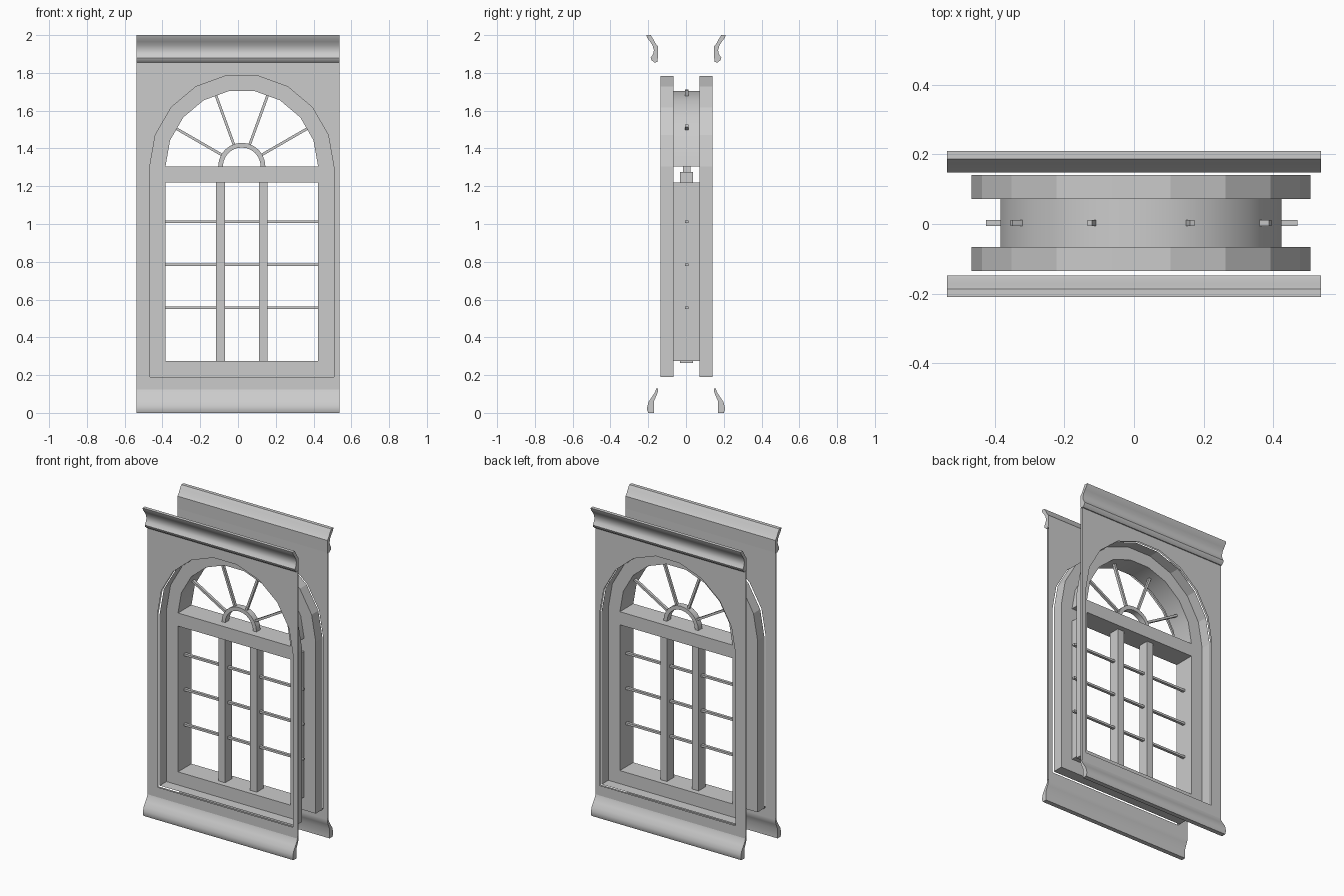
import bpy, bmesh, math
from mathutils import Matrix

if "Cube" in bpy.data.objects:
    bpy.data.objects.remove(bpy.data.objects["Cube"])

CX, CZ, CY = 0.02, 1.305, 0.003      # centre of the arch and of the glazing


def finish(name, bm, smooth=None):
    bmesh.ops.recalc_face_normals(bm, faces=bm.faces)
    me = bpy.data.meshes.new(name)
    bm.to_mesh(me)
    bm.free()
    ob = bpy.data.objects.new(name, me)
    bpy.context.collection.objects.link(ob)
    if smooth:
        bpy.ops.object.select_all(action='DESELECT')
        ob.select_set(True)
        bpy.context.view_layer.objects.active = ob
        bpy.ops.object.shade_smooth_by_angle(angle=math.radians(smooth))
    return ob


def arc(r, n):
    return [(CX + r * math.cos(math.pi * i / n), CZ + r * math.sin(math.pi * i / n))
            for i in range(n + 1)]


def rect(x0, x1, z0, z1):
    return [(x0, z0), (x1, z0), (x1, z1), (x0, z1)]


def sheet(bm, loops, y):
    """Flat face at depth y, outlined by the first loop with the others as holes."""
    edges = []
    for loop in loops:
        vs = [bm.verts.new((x, y, z)) for x, z in loop]
        edges += [bm.edges.new((vs[i - 1], vs[i])) for i in range(len(vs))]
    bmesh.ops.triangle_fill(bm, use_beauty=True, edges=edges, normal=(0, -1, 0))


def strip(bm, loop, y0, y1):
    """Open band that follows a closed outline through the wall depth."""
    a = [bm.verts.new((x, y0, z)) for x, z in loop]
    b = [bm.verts.new((x, y1, z)) for x, z in loop]
    for i in range(len(loop)):
        bm.faces.new((a[i - 1], a[i], b[i], b[i - 1]))


def box(name, center, size, angle=0):
    bm = bmesh.new()
    m = (Matrix.Translation(center) @ Matrix.Rotation(angle, 4, 'Y')
         @ Matrix.Diagonal((*size, 1)))
    bmesh.ops.create_cube(bm, size=1, matrix=m)
    finish(name, bm)


def moulding(name, profile, sign):
    """Closed (y, z) profile run along the full wall width."""
    bm = bmesh.new()
    f = bm.faces.new([bm.verts.new((-0.538, sign * y, z)) for y, z in profile])
    r = bmesh.ops.extrude_face_region(bm, geom=[f], use_keep_orig=True)
    bmesh.ops.translate(bm, vec=(1.076, 0, 0),
                        verts=[v for v in r['geom'] if isinstance(v, bmesh.types.BMVert)])
    finish(name, bm, 35)


# Outlines: outer opening, lunette and lower window
outer = arc(0.487, 9) + [(CX - 0.487, 0.19), (CX + 0.487, 0.19)]
lunette = arc(0.404, 9)
window = rect(CX - 0.404, CX + 0.404, 0.275, 1.22)

crown = [(0.21, 2.0), (0.205, 1.985), (0.19, 1.965), (0.177, 1.945), (0.17, 1.92),
         (0.174, 1.90), (0.187, 1.88), (0.183, 1.868), (0.168, 1.855), (0.15, 1.858),
         (0.148, 1.94), (0.162, 1.957), (0.174, 1.98), (0.187, 2.0)]
base = [(0.148, 0.13), (0.158, 0.13), (0.163, 0.112), (0.18, 0.085), (0.197, 0.06),
        (0.205, 0.035), (0.206, 0.015), (0.20, 0.0), (0.17, 0.0), (0.17, 0.06),
        (0.155, 0.095), (0.148, 0.115)]

for side, s in (("front", -1), ("back", 1)):
    # Thin double-skinned wall with an arched opening
    bm = bmesh.new()
    for y in (0.148, 0.16):
        sheet(bm, [rect(-0.538, 0.538, 0.125, 1.86), outer], s * y)
    finish(side + "_wall", bm)
    moulding(side + "_crown_moulding", crown, s)
    moulding(side + "_baseboard", base, s)
    # Outer reveal and the recessed frame face
    bm = bmesh.new()
    strip(bm, outer, CY + s * 0.138, CY + s * 0.069)
    sheet(bm, [outer, lunette, window], CY + s * 0.069)
    bmesh.ops.remove_doubles(bm, verts=bm.verts, dist=1e-5)
    finish(side + "_frame", bm)

# Inner reveals joining the two frame faces
for name, loop in (("lunette_reveal", lunette), ("window_reveal", window)):
    bm = bmesh.new()
    strip(bm, loop, CY - 0.069, CY + 0.069)
    finish(name, bm, 30)

# Vertical mullions
for i, x in enumerate((-0.0935, 0.1335)):
    box(f"mullion_{i}", (x, CY, 0.77), (0.047, 0.07, 1.01))

# Horizontal glazing bars
for i, z in enumerate((0.557, 0.785, 1.012)):
    box(f"glazing_bar_{i}", (0.023, CY, z), (0.896, 0.018, 0.014))

# Half-round hub of the fanlight, its legs sunk into the transom
bm = bmesh.new()
hub = ([(CX + 0.125, 1.275)] + arc(0.125, 12) + [(CX - 0.125, 1.275), (CX - 0.10, 1.275)]
       + arc(0.10, 12)[::-1] + [(CX + 0.10, 1.275)])
strip(bm, hub, CY - 0.02, CY + 0.02)
for y in (-0.02, 0.02):
    sheet(bm, [hub], CY + y)
bmesh.ops.remove_doubles(bm, verts=bm.verts, dist=1e-5)
finish("fanlight_hub", bm, 30)

# Radiating fanlight bars
for i, deg in enumerate((30, 70, 110, 150)):
    a = math.radians(deg)
    r = 0.27
    box(f"fanlight_bar_{i}", (CX + r * math.cos(a), CY, CZ + r * math.sin(a)),
        (0.32, 0.018, 0.014), -a)
